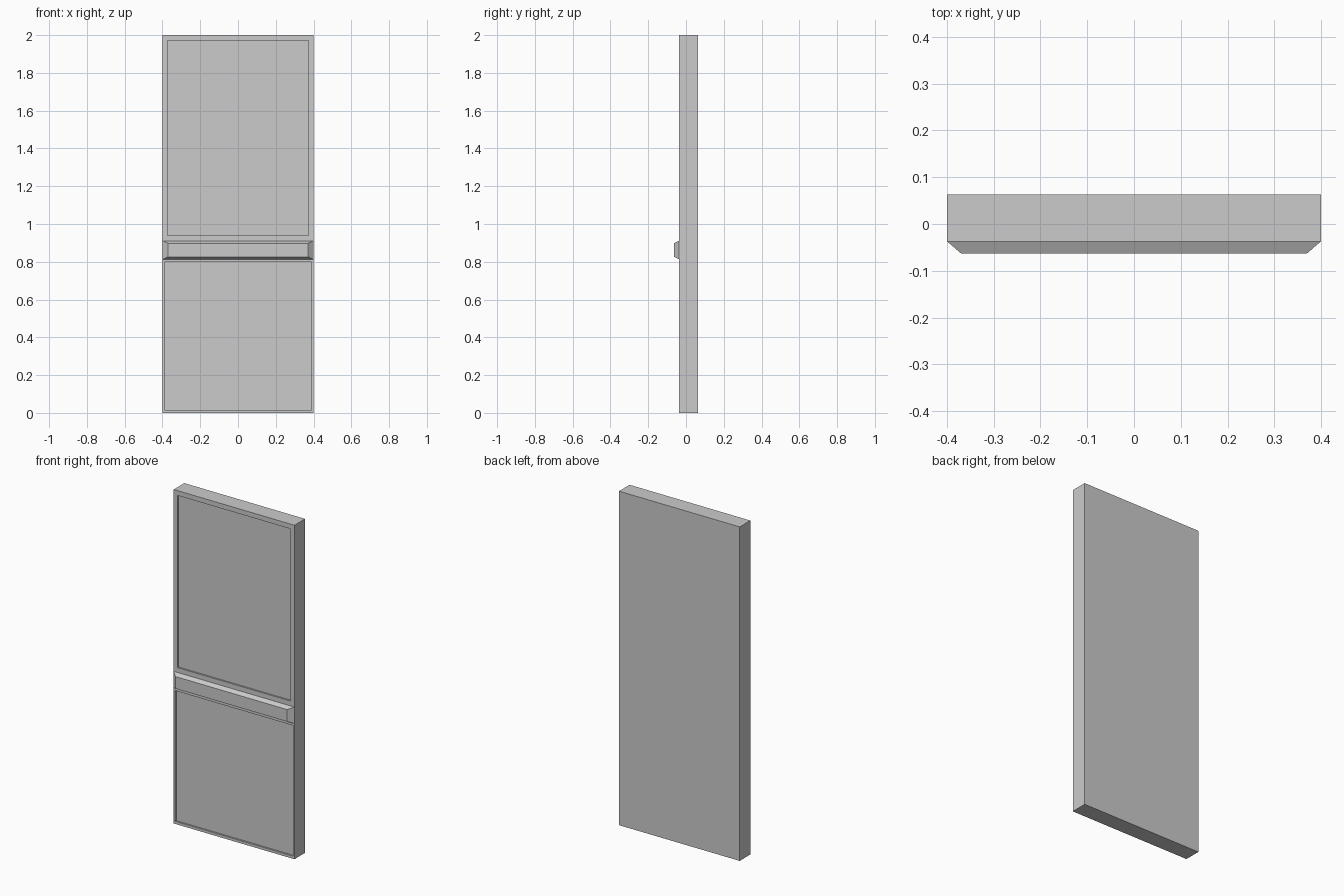
import bpy
import bmesh

if "Cube" in bpy.data.objects:
    bpy.data.objects.remove(bpy.data.objects["Cube"])

FRONT, BACK = -0.037, 0.063
RECESS = 0.01


def box(name, x, y0, y1, z0, z1):
    """Box symmetric in x, spanning the given y and z ranges."""
    bpy.ops.mesh.primitive_cube_add(size=1)
    ob = bpy.context.object
    ob.name = ob.data.name = name
    for v in ob.data.vertices:
        v.co = (x if v.co.x > 0 else -x,
                y1 if v.co.y > 0 else y0,
                z1 if v.co.z > 0 else z0)
    return ob


def cut_recess(target, x, z0, z1):
    """Sink a rectangular panel into the front of the target."""
    cutter = box("recess_cutter", x, FRONT - 0.1, FRONT + RECESS, z0, z1)
    cutter.hide_render = True
    mod = target.modifiers.new("recess", 'BOOLEAN')
    mod.operation, mod.solver, mod.object = 'DIFFERENCE', 'EXACT', cutter
    bpy.context.view_layer.objects.active = target
    bpy.ops.object.modifier_apply(modifier=mod.name)
    bpy.data.objects.remove(cutter)


# Main slab with upper and lower sunken panels
slab = box("panel_slab", 0.4, FRONT, BACK, 0, 2)
cut_recess(slab, 0.374, 0.94, 1.971)
cut_recess(slab, 0.39, 0.016, 0.798)

# Chair rail: box whose front face tapers inward on all sides
rail = box("middle_rail", 0.4, -0.063, FRONT, 0.813, 0.911)
for v in rail.data.vertices:
    if v.co.y < -0.05:
        v.co.x *= 0.37 / 0.4
        v.co.z = 0.898 if v.co.z > 0.86 else 0.826

# The rail is open where it meets the slab
bm = bmesh.new()
bm.from_mesh(rail.data)
bm.normal_update()
hidden = [f for f in bm.faces if f.normal.y > 0.9]
bmesh.ops.delete(bm, geom=hidden, context='FACES_ONLY')
bm.to_mesh(rail.data)
bm.free()
